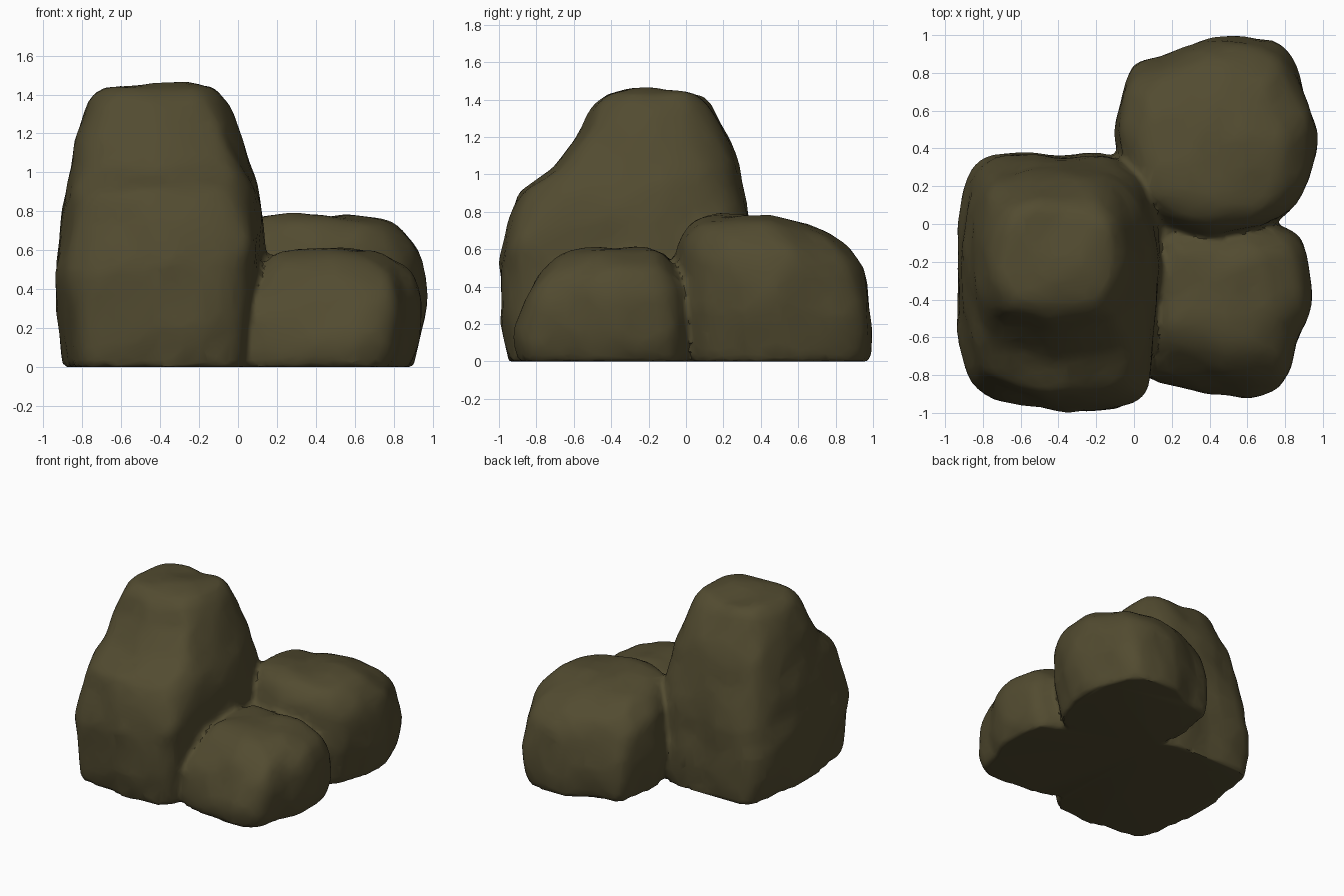
import bpy, bmesh, math
from mathutils import Vector, noise

if "Cube" in bpy.data.objects:
    bpy.data.objects.remove(bpy.data.objects["Cube"])

stone = bpy.data.materials.new("dark olive stone")
stone.diffuse_color = (0.085, 0.071, 0.030, 1)
stone.use_nodes = True
stone.node_tree.nodes["Principled BSDF"].inputs["Base Color"].default_value = stone.diffuse_color


def catmull(a, b, c, d, t):
    return 0.5 * (2 * b + (c - a) * t + (2 * a - 5 * b + 4 * c - d) * t * t
                  + (3 * b - a - 3 * c + d) * t ** 3)


def rock(name, outline, layers, seed, rough=0.03, top_round=0.65, steps=4, substeps=3):
    """Loft a footprint outline through (z, x0, x1, y0, y1) layers, rounder towards the top."""
    pts = [Vector(p) for p in outline]
    n = len(pts)
    ring = []
    for i in range(n):
        for s in range(steps):
            ring.append(catmull(pts[i - 1], pts[i], pts[(i + 1) % n], pts[(i + 2) % n], s / steps))
    lo = [min(p[k] for p in ring) for k in (0, 1)]
    hi = [max(p[k] for p in ring) for k in (0, 1)]
    unit = [Vector(((p.x - lo[0]) / (hi[0] - lo[0]) * 2 - 1,
                    (p.y - lo[1]) / (hi[1] - lo[1]) * 2 - 1)) for p in ring]

    # smooth vertical profile
    L = [Vector(l) for l in layers]
    prof = []
    for i in range(len(L) - 1):
        for s in range(substeps):
            prof.append(catmull(L[max(i - 1, 0)], L[i], L[i + 1], L[min(i + 2, len(L) - 1)], s / substeps))
    prof.append(L[-1])
    # crown rings closing the top
    x0, x1, y0, y1 = L[-1][1:]
    cx, cy = (x0 + x1) / 2, (y0 + y1) / 2
    for f, dz in ((0.75, 0.012), (0.45, 0.018), (0.18, 0.02)):
        prof.append(Vector((L[-1][0] + dz, cx + (x0 - cx) * f, cx + (x1 - cx) * f,
                            cy + (y0 - cy) * f, cy + (y1 - cy) * f)))

    bm = bmesh.new()
    rings = []
    for z, a, b, c, d in prof:
        row = []
        mid = Vector(((a + b) / 2, (c + d) / 2, z * 0.5))
        w = top_round * max(0, z / L[-1][0]) ** 1.3
        for u in unit:
            u = u.lerp(u.normalized(), w)
            p = Vector((mid.x + u.x * (b - a) / 2, mid.y + u.y * (d - c) / 2, z))
            q = p * 3.2 + Vector((seed, seed * 2, 0))
            k = noise.noise(q) * rough + noise.noise(q * 2.3) * rough * 0.5
            off = (p - mid).normalized() * k
            if z < 0.001:
                off.z = 0
            row.append(bm.verts.new(p + off))
        rings.append(row)
    m = len(unit)
    for r0, r1 in zip(rings, rings[1:]):
        for i in range(m):
            j = (i + 1) % m
            bm.faces.new((r0[i], r0[j], r1[j], r1[i]))
    bm.faces.new(rings[-1])
    bm.faces.new(rings[0][::-1])
    bmesh.ops.recalc_face_normals(bm, faces=bm.faces)
    me = bpy.data.meshes.new(name)
    bm.to_mesh(me)
    bm.free()
    me.materials.append(stone)
    ob = bpy.data.objects.new(name, me)
    bpy.context.collection.objects.link(ob)
    return ob


# tall boulder on the left, with a shoulder at the front
tall = rock("boulder_cluster",
     [(-.84, -.88), (-.6, -.94), (-.35, -.98), (0, -.96), (.1, -.78), (.12, -.4), (.13, -.05),
      (.06, .25), (-.1, .37), (-.4, .37), (-.64, .38), (-.86, .31), (-.94, .0), (-.95, -.3), (-.93, -.62)],
     [(0, -.88, .06, -.95, .36), (.2, -.92, .09, -.97, .38), (.45, -.95, .12, -1.0, .38),
      (.6, -.93, .14, -.99, .37), (.8, -.90, .12, -.94, .34), (.92, -.88, .1, -.88, .31),
      (1.04, -.86, .06, -.72, .28), (1.2, -.83, .01, -.59, .22), (1.36, -.77, -.05, -.51, .15),
      (1.425, -.69, -.11, -.43, .08)], 3.1)

# medium boulder at the back right
back = rock("back_boulder",
     [(-.1, .4), (-.09, .62), (-.03, .84), (.2, .89), (.42, .99), (.65, .98), (.8, .92), (.9, .72),
      (.95, .5), (.91, .27), (.82, .08), (.6, -.02), (.35, -.05), (.08, .05)],
     [(0, -.06, .9, -.02, .97), (.25, -.1, .95, -.06, 1.0), (.45, -.1, .96, -.06, .96),
      (.58, -.08, .94, -.05, .89), (.67, -.03, .87, -.02, .78), (.74, .04, .78, .03, .65),
      (.77, .14, .66, .1, .53)], 8.7, top_round=.4)

# small boulder at the front right
front = rock("front_boulder",
     [(.04, -.78), (.28, -.88), (.48, -.9), (.66, -.92), (.81, -.86), (.86, -.66), (.92, -.5), (.94, -.33),
      (.9, -.1), (.73, 0), (.5, .03), (.3, .03), (.06, 0), (.02, -.4)],
     [(0, .0, .88, -.9, .03), (.12, .0, .92, -.92, .04), (.3, .03, .94, -.88, .03),
      (.42, .08, .91, -.82, 0), (.51, .12, .85, -.73, -.05), (.575, .17, .75, -.62, -.1),
      (.6, .24, .63, -.52, -.15)], 14.3, top_round=.4)

# low rubble filling the valley between the three
core = rock("valley_fill",
     [(.35, -.05), (.3, .15), (.1, .2), (-.1, .15), (-.2, -.1), (-.1, -.3), (.1, -.36), (.3, -.25)],
     [(0, -.2, .42, -.4, .25), (.2, -.2, .38, -.36, .22), (.4, -.12, .3, -.25, .18),
      (.5, 0, .22, -.12, .1)], 5.2)

# fuse the boulders into one skin, soften the seams, then facet it
for part in (back, front, core):
    b = tall.modifiers.new("fuse", 'BOOLEAN')
    b.operation, b.solver, b.object = 'UNION', 'EXACT', part
r = tall.modifiers.new("skin", 'REMESH')
r.mode, r.voxel_size = 'VOXEL', 0.022
s = tall.modifiers.new("soften", 'SMOOTH')
s.factor, s.iterations = 0.5, 4
d = tall.modifiers.new("facet", 'DECIMATE')
d.ratio = 0.1
bpy.context.view_layer.objects.active = tall
tall.select_set(True)
for m in list(tall.modifiers):
    bpy.ops.object.modifier_apply(modifier=m.name)
for part in (back, front, core):
    bpy.data.objects.remove(part)
tall.data.materials.clear()
tall.data.materials.append(stone)
for p in tall.data.polygons:
    p.material_index = 0
bpy.ops.object.shade_smooth_by_angle(angle=math.radians(40))
